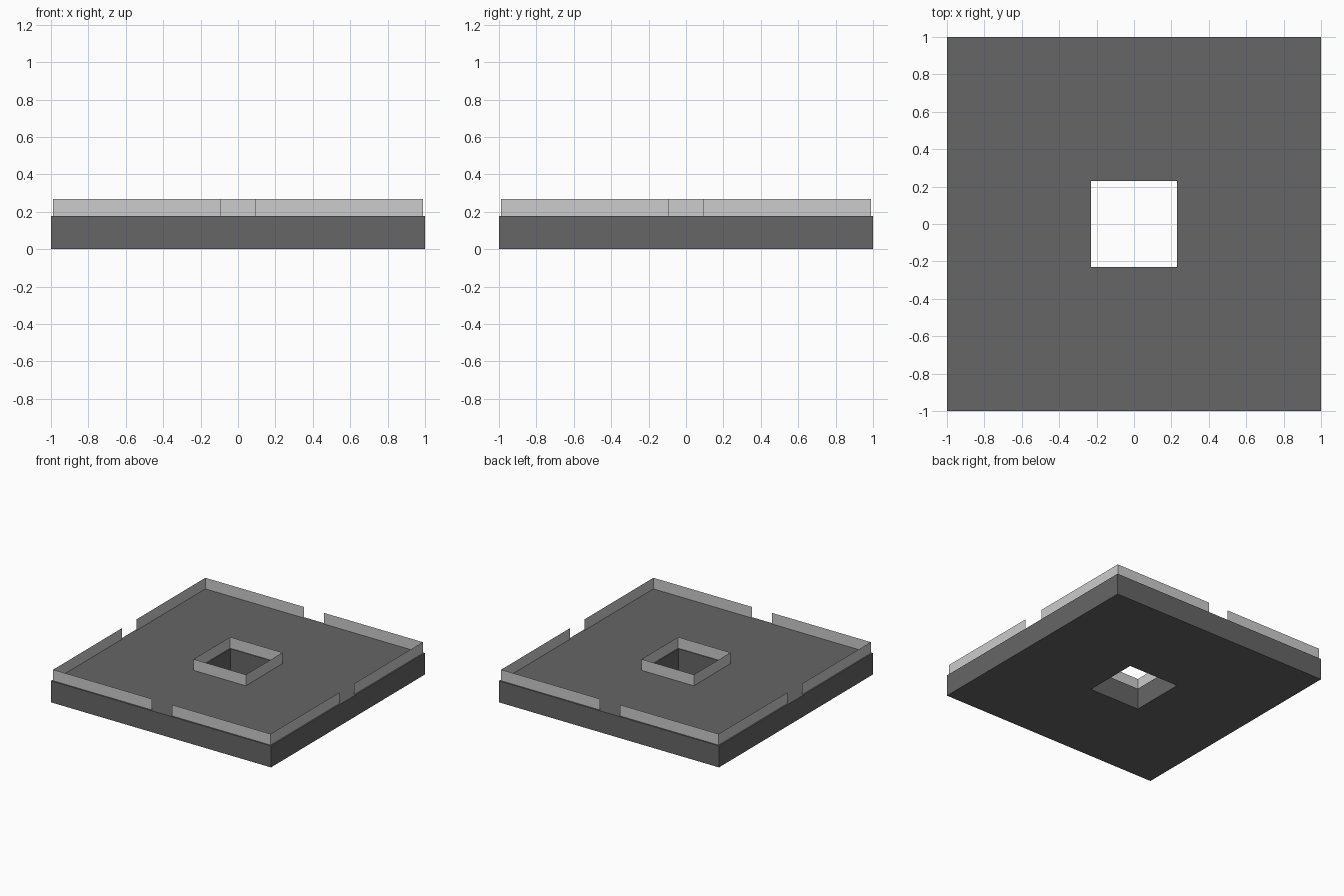
import bpy
import bmesh
from math import pi
from mathutils import Matrix

SLAB_TOP = 0.176
RAIL_TOP = 0.267
HOLE = 0.23        # half width of the opening
CURB = 0.238       # half width of the panels around the opening
EDGE = 0.988       # distance of the outer panels from the centre
GAP = 0.092        # half width of the gaps in the outer panels

cube = bpy.data.objects.get("Cube")
if cube:
    bpy.data.objects.remove(cube, do_unlink=True)


def make_material(name, value):
    mat = bpy.data.materials.new(name)
    mat.use_nodes = True
    colour = (value, value, value, 1)
    mat.diffuse_color = colour
    mat.node_tree.nodes["Principled BSDF"].inputs["Base Color"].default_value = colour
    return mat


def make_object(name, bm, mat):
    mesh = bpy.data.meshes.new(name)
    bm.to_mesh(mesh)
    bm.free()
    mesh.materials.append(mat)
    obj = bpy.data.objects.new(name, mesh)
    bpy.context.collection.objects.link(obj)
    return obj


def square(bm, half, z):
    return [bm.verts.new((x * half, y * half, z))
            for x, y in ((-1, -1), (1, -1), (1, 1), (-1, 1))]


def panel(name, x0, x1, distance, turn, mat):
    """Thin upright sheet facing -y, turned about z to its side."""
    bm = bmesh.new()
    corners = ((x0, SLAB_TOP), (x1, SLAB_TOP), (x1, RAIL_TOP), (x0, RAIL_TOP))
    bm.faces.new([bm.verts.new((x, -distance, z)) for x, z in corners])
    bm.transform(Matrix.Rotation(turn, 4, "Z"))
    make_object(name, bm, mat)


dark_grey = make_material("dark grey", 0.133)
light_grey = make_material("light grey", 0.604)

# Floor slab: four square loops bridged around a central opening
bm = bmesh.new()
loops = [square(bm, 1, 0), square(bm, 1, SLAB_TOP),
         square(bm, HOLE, SLAB_TOP), square(bm, HOLE, 0)]
for n, loop in enumerate(loops):
    following = loops[(n + 1) % len(loops)]
    for i in range(4):
        j = (i + 1) % 4
        bm.faces.new((loop[i], loop[j], following[j], following[i]))
bmesh.ops.recalc_face_normals(bm, faces=bm.faces)
make_object("floor_slab", bm, dark_grey)

# Outer railing panels, two per side, and the panels around the opening
for n, side in enumerate(("front", "left", "back", "right")):
    turn = n * pi / 2
    panel(side + "_railing_a", -EDGE, -GAP, EDGE, turn, light_grey)
    panel(side + "_railing_b", GAP, EDGE, EDGE, turn, light_grey)
    panel(side + "_opening_railing", -CURB, CURB, CURB, turn, light_grey)
